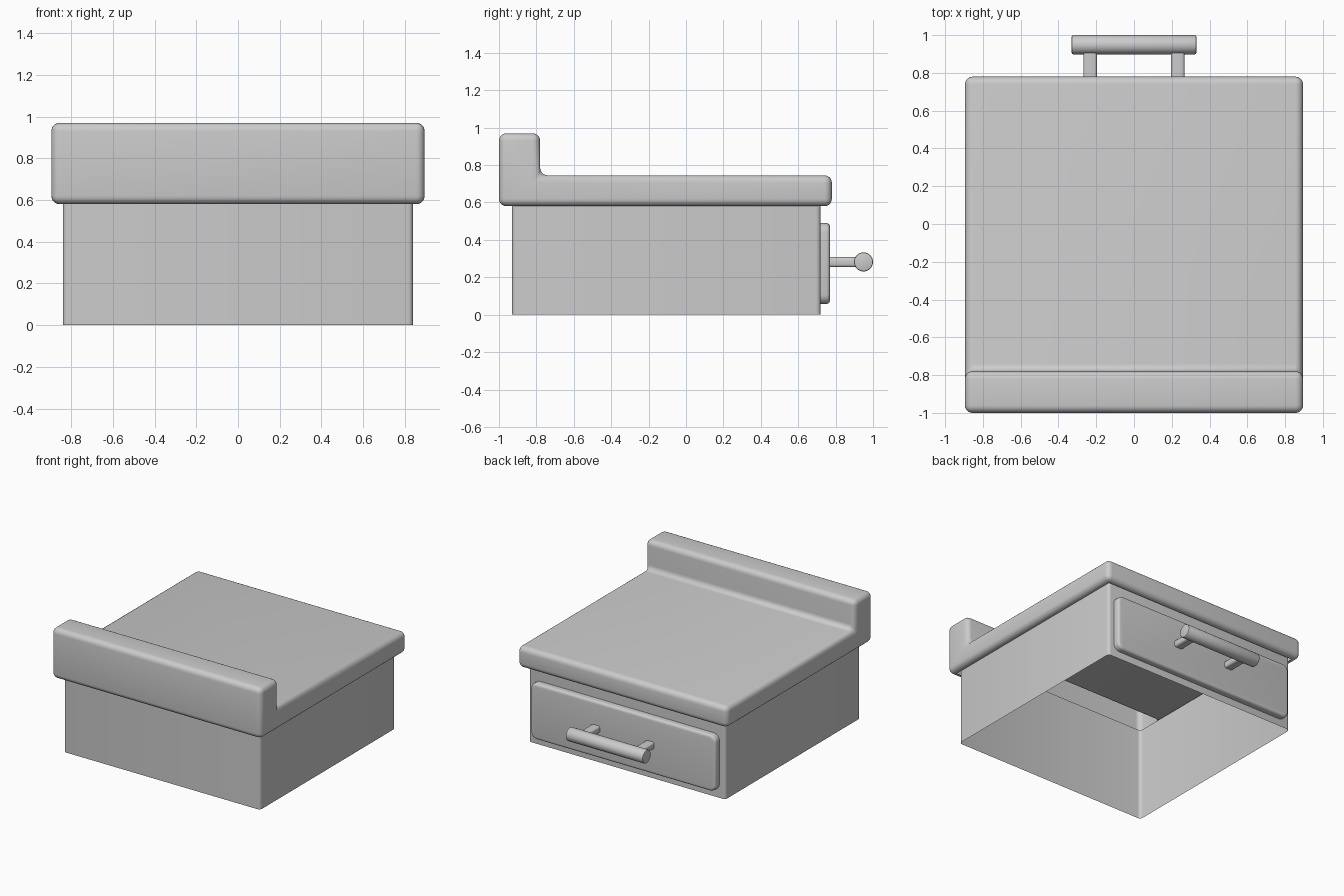
import bpy, bmesh, math
from mathutils import Matrix, Vector

if "Cube" in bpy.data.objects:
    bpy.data.objects.remove(bpy.data.objects["Cube"])


def finish(name, bm):
    """Turn a bmesh into a smooth-shaded object."""
    bmesh.ops.recalc_face_normals(bm, faces=bm.faces)
    me = bpy.data.meshes.new(name)
    bm.to_mesh(me)
    bm.free()
    ob = bpy.data.objects.new(name, me)
    bpy.context.collection.objects.link(ob)
    bpy.ops.object.select_all(action='DESELECT')
    ob.select_set(True)
    bpy.context.view_layer.objects.active = ob
    bpy.ops.object.shade_smooth_by_angle(angle=math.radians(35))
    return ob


def box(lo, hi):
    bm = bmesh.new()
    lo, hi = Vector(lo), Vector(hi)
    m = Matrix.Translation((lo + hi) / 2) @ Matrix.Diagonal((*(hi - lo), 1))
    bmesh.ops.create_cube(bm, size=1, matrix=m)
    return bm


def bevel(bm, edges, width, segments):
    bmesh.ops.bevel(bm, geom=list(edges), offset=width, offset_type='OFFSET',
                    segments=segments, profile=0.5, affect='EDGES', clamp_overlap=True)


def along(bm, axis):
    """Edges parallel to an axis."""
    return [e for e in bm.edges
            if abs((e.verts[0].co - e.verts[1].co).normalized()[axis]) > 0.99]


def facing(bm, axis, sign):
    bm.normal_update()
    return [f for f in bm.faces if f.normal[axis] * sign > 0.999]


# Body: thin shell, open at the bottom, running up inside the top
bm = box((-0.84, -0.93, 0), (0.84, 0.72, 0.725))
bevel(bm, along(bm, 2), 0.025, 4)
bmesh.ops.delete(bm, geom=facing(bm, 2, 1) + facing(bm, 2, -1), context='FACES')
finish("body", bm)

# Top: L-shaped profile swept across x, rounded, hollow underneath
profile = [(-1, 0.58), (0.78, 0.58), (0.78, 0.745), (-0.78, 0.745), (-0.78, 0.97), (-1, 0.97)]
bm = bmesh.new()
face = bm.faces.new([bm.verts.new((-0.895, y, z)) for y, z in profile])
ext = bmesh.ops.extrude_face_region(bm, geom=[face])
bmesh.ops.translate(bm, vec=(1.79, 0, 0),
                    verts=[v for v in ext["geom"] if isinstance(v, bmesh.types.BMVert)])
bmesh.ops.recalc_face_normals(bm, faces=bm.faces)
bevel(bm, bm.edges[:], 0.04, 5)
bm.normal_update()
bottom = max(facing(bm, 2, -1), key=lambda f: f.calc_area())
bmesh.ops.inset_region(bm, faces=[bottom], thickness=0.012)
bm.normal_update()
bottom = max(facing(bm, 2, -1), key=lambda f: f.calc_area())
bmesh.ops.delete(bm, geom=[bottom], context='FACES')
finish("top_with_raised_back", bm)

# Drawer front: rounded corners, softened outer rim
bm = box((-0.79, 0.715, 0.057), (0.79, 0.77, 0.49))
bevel(bm, along(bm, 1), 0.05, 5)
bevel(bm, facing(bm, 1, 1)[0].edges, 0.02, 4)
finish("drawer_front", bm)

# Handle bar
bm = bmesh.new()
bmesh.ops.create_cone(bm, cap_ends=True, segments=32, radius1=0.051, radius2=0.051, depth=0.66,
                      matrix=Matrix.Translation((0, 0.949, 0.282)) @ Matrix.Rotation(math.pi / 2, 4, 'Y'))
bevel(bm, [e for e in bm.edges if any(len(f.verts) > 4 for f in e.link_faces)], 0.008, 2)
finish("handle_bar", bm)

# Handle posts
for side, label in ((-1, "left"), (1, "right")):
    x = side * 0.232
    bm = box((x - 0.036, 0.76, 0.254), (x + 0.036, 0.93, 0.308))
    bevel(bm, along(bm, 1), 0.015, 3)
    finish("handle_post_" + label, bm)
